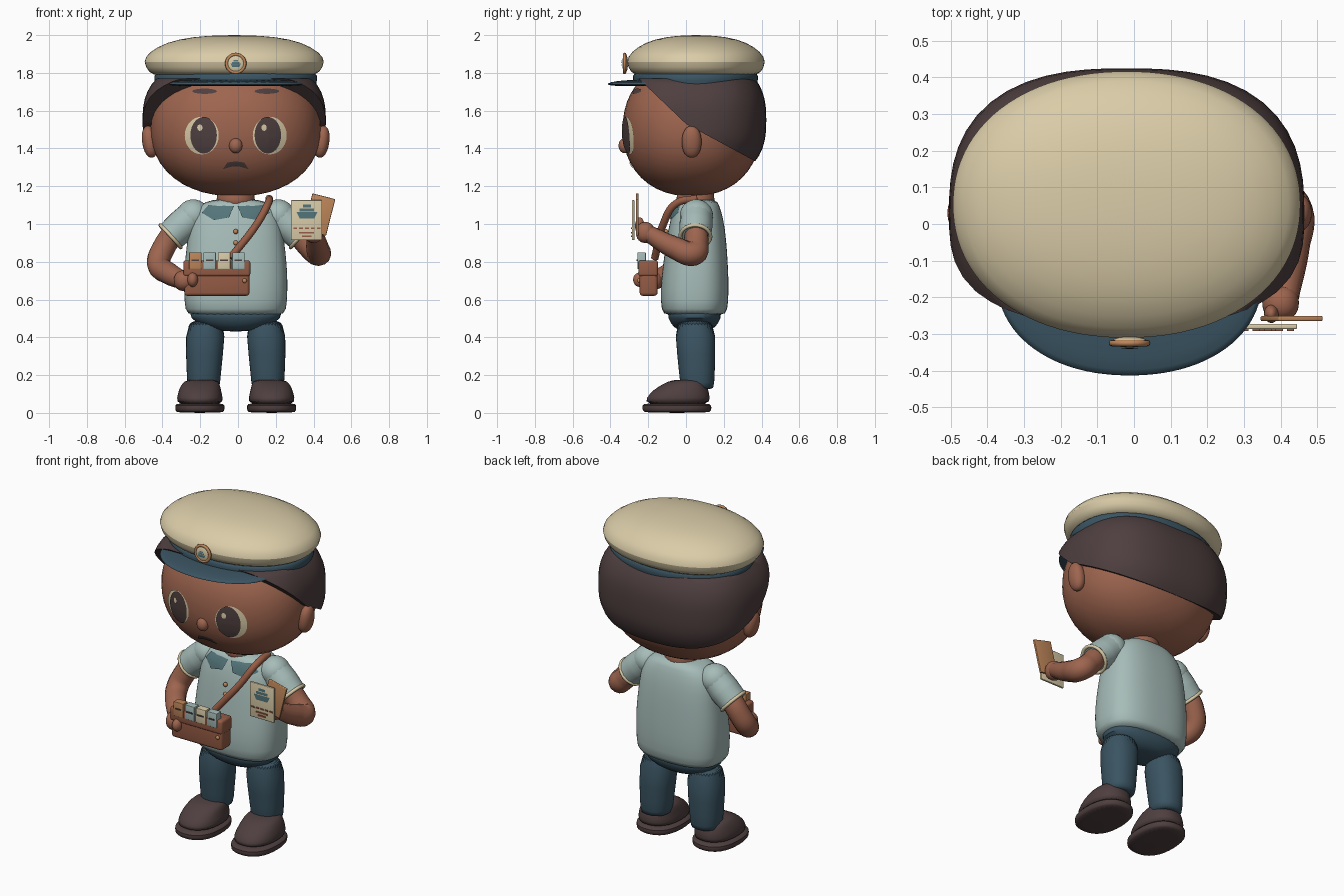
import bpy, bmesh, math
from mathutils import Vector, Matrix
from mathutils.bvhtree import BVHTree

cube = bpy.data.objects.get("Cube")
if cube:
    bpy.data.objects.remove(cube, do_unlink=True)


def material(name, code):
    rgb = [int(code[i:i + 2], 16) / 255 for i in (0, 2, 4)]
    col = [c / 12.92 if c < 0.04 else ((c + 0.055) / 1.055) ** 2.4 for c in rgb] + [1]
    m = bpy.data.materials.new(name)
    m.use_nodes = True
    m.diffuse_color = col
    m.node_tree.nodes["Principled BSDF"].inputs["Base Color"].default_value = col
    return m


CREAM = material("cream", "DACCA8")
SKIN = material("skin", "9E654F")
SHIRT = material("pale_green_cloth", "A6BCB8")
NAVY = material("navy", "3A5462")
DARK = material("dark_brown", "4F3F3F")
LEATHER = material("leather", "965C45")
TAN = material("tan", "BE8659")
TEAL = material("teal", "54757A")
C = -0.012  # middle line of the figure
made = []


def add(name, bm, mat, subsurf=0):
    bmesh.ops.recalc_face_normals(bm, faces=bm.faces)
    me = bpy.data.meshes.new(name)
    bm.to_mesh(me)
    bm.free()
    me.materials.append(mat)
    ob = bpy.data.objects.new(name, me)
    bpy.context.collection.objects.link(ob)
    if subsurf:
        ob.modifiers.new("smooth", 'SUBSURF').levels = subsurf
        ob.modifiers["smooth"].render_levels = subsurf
    made.append(ob)
    return ob


def blob_mesh(center, radii, e=2.0, rot=None, n=32):
    """Superellipsoid; e above 2 makes it boxier."""
    bm = bmesh.new()
    bmesh.ops.create_uvsphere(bm, u_segments=n, v_segments=n // 2, radius=1)
    for v in bm.verts:
        k = sum(abs(c) ** e for c in v.co) ** (1 / e)
        p = Vector(c / k * r for c, r in zip(v.co, radii))
        v.co = (rot @ p if rot else p) + Vector(center)
    return bm


def blob(name, mat, center, radii, e=2.0, rot=None, n=32):
    return add(name, blob_mesh(center, radii, e, rot, n), mat)


def loft(name, mat, sections, e=2.0, n=32, subsurf=1):
    """Skin over stacked superellipse sections (z, cx, cy, rx, ry)."""
    bm = bmesh.new()
    rings = []
    for z, cx, cy, rx, ry in sections:
        ring = []
        for i in range(n):
            a = math.tau * i / n
            c, s = math.cos(a), math.sin(a)
            k = (abs(c) ** e + abs(s) ** e) ** (1 / e)
            ring.append(bm.verts.new((cx + rx * c / k, cy + ry * s / k, z)))
        rings.append(ring)
    for a, b in zip(rings, rings[1:]):
        for i in range(n):
            bm.faces.new((a[i], a[(i + 1) % n], b[(i + 1) % n], b[i]))
    bm.faces.new(rings[0])
    bm.faces.new(rings[-1])
    return add(name, bm, mat, subsurf)


def tube(name, mat, points, radii):
    cu = bpy.data.curves.new(name, 'CURVE')
    cu.dimensions, cu.bevel_depth, cu.bevel_resolution = '3D', 1, 5
    cu.use_fill_caps, cu.resolution_u = True, 8
    sp = cu.splines.new('BEZIER')
    sp.bezier_points.add(len(points) - 1)
    for bp, p, r in zip(sp.bezier_points, points, radii):
        bp.co, bp.radius = p, r
        bp.handle_left_type = bp.handle_right_type = 'AUTO'
    tmp = bpy.data.objects.new(name + "_path", cu)
    bpy.context.collection.objects.link(tmp)
    dg = bpy.context.evaluated_depsgraph_get()
    me = bpy.data.meshes.new_from_object(tmp.evaluated_get(dg))
    bm = bmesh.new()
    bm.from_mesh(me)
    bpy.data.objects.remove(tmp)
    bpy.data.meshes.remove(me)
    return add(name, bm, mat)


def box(name, mat, center, size, bevel=0.0, tilt=0.0):
    bm = bmesh.new()
    bmesh.ops.create_cube(bm, size=1)
    bmesh.ops.scale(bm, vec=size, verts=bm.verts)
    if bevel:
        bmesh.ops.bevel(bm, geom=bm.edges[:], offset=bevel, segments=3, profile=0.5, affect='EDGES')
    bm.transform(Matrix.Translation(center) @ Matrix.Rotation(tilt, 4, 'Y'))
    return add(name, bm, mat)


def ring(name, mat, center, axis, major, minor):
    bm = bmesh.new()
    q = Vector(axis).to_track_quat('Z', 'Y').to_matrix()
    n, m = 28, 8
    vs = []
    for i in range(n):
        for j in range(m):
            a, b = math.tau * i / n, math.tau * j / m
            r = major + minor * math.cos(b)
            p = Vector((r * math.cos(a), r * math.sin(a), minor * math.sin(b)))
            vs.append(bm.verts.new(q @ p + Vector(center)))
    for i in range(n):
        for j in range(m):
            k, l = (i + 1) % n * m, (j + 1) % m
            bm.faces.new((vs[i * m + j], vs[k + j], vs[k + l], vs[i * m + l]))
    return add(name, bm, mat)


def plate(name, mat, target, cx, cz, outline, lift=0.004, rings=5):
    """Thin patch laid on the front of a target; outline is (x, z) around its middle."""
    bpy.context.view_layer.update()
    tree = BVHTree.FromObject(target, bpy.context.evaluated_depsgraph_get())
    bm = bmesh.new()

    def put(x, z):
        hit = tree.ray_cast(Vector((x, -2, z)), Vector((0, 1, 0)))[0]
        return bm.verts.new((x, (hit.y if hit else -0.1) - lift, z))
    mid = put(cx, cz)
    rows = [[put(cx + x * k / rings, cz + z * k / rings) for x, z in outline] for k in range(1, rings + 1)]
    n = len(outline)
    for i in range(n):
        j = (i + 1) % n
        bm.faces.new((mid, rows[0][i], rows[0][j]))
        for a, b in zip(rows, rows[1:]):
            bm.faces.new((a[i], b[i], b[j], a[j]))
    ob = add(name, bm, mat)
    if ob.data.polygons[0].normal.y > 0:
        ob.data.flip_normals()
    return ob


def oval(rx, rz, n=28):
    return [(rx * math.cos(math.tau * i / n), rz * math.sin(math.tau * i / n)) for i in range(n)]


def ship(name, target, x, z, s):
    plate(name + "_hull", TEAL, target, x, z, [(-.7 * s, -.4 * s), (.7 * s, -.4 * s), (s, .2 * s), (-s, .2 * s)])
    for w, h in ((0.7, 0.42), (0.4, 0.8)):
        plate(name + "_deck", TEAL, target, x, z + h * s,
              [(-w * s, -.15 * s), (w * s, -.15 * s), (w * s, .15 * s), (-w * s, .15 * s)])


# Head, ears, nose and hair
head = blob("head", SKIN, (C, 0.03, 1.505), (0.45, 0.365, 0.358), 2.2, n=48)
blob("nose", SKIN, (C, -0.325, 1.415), (0.035, 0.032, 0.04))
for s in (-1, 1):
    blob("ear", SKIN, (C + s * 0.455, 0.03, 1.435), (0.04, 0.052, 0.085), 2.2, Matrix.Rotation(s * 0.15, 3, 'Y'))
bm = blob_mesh((C - 0.008, 0.03, 1.55), (0.485, 0.395, 0.33), 2.6, n=56)
for co, no in (((0, 0, 1.53), (0, -0.21, -0.22)), ((0, 0, 1.53), (0, -0.2, -0.37)), ((0, 0, 1.77), (0, 0, 1))):
    cut = bmesh.ops.bisect_plane(bm, geom=bm.verts[:] + bm.edges[:] + bm.faces[:], plane_co=co, plane_no=no, clear_outer=True)
    bmesh.ops.edgeloop_fill(bm, edges=[g for g in cut["geom_cut"] if isinstance(g, bmesh.types.BMEdge)])
add("hair", bm, DARK)

# Painted face
for s in (-1, 1):
    plate("eye_white", CREAM, head, C + s * 0.18, 1.468, oval(0.09, 0.1), 0.006)
    plate("pupil", DARK, head, C + s * 0.17, 1.47, oval(0.07, 0.097), 0.012)
    plate("eye_glint", CREAM, head, C + s * 0.17 - 0.02, 1.51, oval(0.014, 0.017), 0.017)
    plate("eyebrow", DARK, head, C + s * 0.165, 1.703, oval(0.065, 0.014))
plate("moustache", DARK, head, C, 1.31, [(-.068, -.02), (-.025, -.006), (.025, -.006), (.068, -.02),
                                         (.045, .015), (0, .022), (-.045, .015)], 0.006)

# Cap
loft("cap_crown", CREAM, [(1.78, C - .008, .053, .42, .31), (1.80, C - .008, .053, .45, .345),
                          (1.86, C - .008, .053, .487, .374), (1.91, C - .008, .053, .452, .345),
                          (1.963, C - .008, .053, .36, .27), (1.992, C - .008, .053, .22, .16),
                          (2.0, C - .008, .053, .06, .04)], 2.15, 48)
loft("cap_band", NAVY, [(z, C, .05, r, r - 0.1) for z, r in ((1.725, .41), (1.73, .43), (1.79, .432), (1.81, .43))], 2.1, 48)
loft("cap_visor", NAVY, [(1.728, C, -.15, .33, .235), (1.738, C, -.15, .37, .272),
                         (1.75, C, -.15, .36, .26), (1.765, C, -.13, .3, .19)], 2.15, 48)
badge = blob("badge_disc", CREAM, (C, -0.322, 1.85), (0.05, 0.015, 0.05), n=24)
ring("badge_rim", TAN, (C, -0.325, 1.85), (0, 1, 0), 0.048, 0.009)
ship("badge_ship", badge, C, 1.843, 0.027)

# Shirt, neck, collar and buttons
loft("neck", SKIN, [(1.08, C, .05, .11, .105), (1.12, C, .05, .1, .1), (1.22, C, .05, .1, .1)])
shirt = loft("shirt", SHIRT, [(.515, C, .045, .245, .155), (.535, C, .045, .268, .175), (.65, C, .045, .275, .182),
                              (.78, C, .05, .272, .172), (.92, C, .055, .255, .158), (1.03, C, .058, .24, .14),
                              (1.1, C, .06, .2, .115), (1.135, C, .06, .12, .1)], 2.7, 36)
for s in (-1, 1):
    pts = [(-.085 * s, .035), (-.06 * s, -.025), (.02 * s, -.04), (.085 * s, 0), (.05 * s, .04)]
    plate("collar", TEAL, shirt, C + s * 0.095, 1.06, pts, 0.009)
for z in (0.96, 0.90):
    blob("button", TAN, (C, -0.105, z), (0.013, 0.012, 0.013), n=16)

# Sleeves with cream cuffs
for s in (-1, 1):
    top, end = Vector((C + s * 0.225, 0.055, 1.045)), Vector((C + s * 0.345, 0.05, 0.935))
    blob("shoulder", SHIRT, top, (0.088, 0.088, 0.085))
    tube("sleeve", SHIRT, [top, (top + end) / 2, end], [0.085, 0.088, 0.083])
    ring("cuff", CREAM, end, end - top, 0.08, 0.01)

# Arms and hands
tube("right_arm", SKIN, [(-.32, .05, .98), (-.39, .05, .88), (-.42, .01, .79), (-.36, -.09, .735), (-.29, -.17, .70)],
     [.062, .062, .062, .058, .048])
blob("right_hand", SKIN, (-.285, -.19, .70), (.055, .065, .055), 2.2)
blob("right_thumb", SKIN, (-.24, -.245, .705), (.028, .035, .038))
tube("left_arm", SKIN, [(.30, .05, .98), (.37, .055, .89), (.42, .04, .845), (.42, -.06, .875), (.405, -.2, .95)],
     [.062, .064, .066, .06, .045])
blob("left_hand", SKIN, (.40, -.215, .955), (.05, .05, .055), 2.2)
blob("left_thumb", SKIN, (.375, -.245, .99), (.02, .025, .045))

# Held cards
card = box("cream_card", CREAM, (.363, -.28, 1.02), (.165, .014, .212), 0.004)
box("tan_card", TAN, (.43, -.258, 1.05), (.125, .014, .2), 0.004, 0.25)
ship("card_ship", card, .365, 1.052, 0.055)
for i in range(5):
    box("card_dash", LEATHER, (.303 + i * 0.031, -.289, .978), (.02, .006, .008))
for w, z in ((0.08, .953), (0.05, .935)):
    box("card_line", LEATHER, (.363, -.289, z), (w, .006, .009))

# Bag, strap and ticket bundles
box("bag", LEATHER, (-.112, -.198, .705), (.345, .095, .17), 0.016)
box("bag_flap", LEATHER, (-.112, -.2, .765), (.355, .104, .085), 0.014)
blob("bag_stud", TAN, (.035, -.248, .70), (.012, .01, .012), n=16)
for i, mat in enumerate((TAN, SHIRT, CREAM, SHIRT)):
    x = -.226 + i * 0.076
    box("ticket", mat, (x, -.235, .805), (.066, .045, .088), 0.003)
    box("ticket_mark", DARK, (x, -.259, .808), (.04, .006, .008))
tube("strap", LEATHER, [(.165, .06, 1.135), (.16, -.05, 1.11), (.10, -.12, 1.0), (-.04, -.165, .82)], [.02] * 4)

# Trousers and shoes
loft("hips", NAVY, [(.43, C, .045, .08, .07), (.455, C, .045, .17, .115), (.5, C, .045, .245, .14), (.56, C, .045, .255, .15)], 2.4)
for s in (-1, 1):
    loft("leg", NAVY, [(.125, C + s * .17, .06, .08, .082), (.135, C + s * .17, .06, .086, .09),
                       (.3, C + s * .167, .055, .097, .1), (.52, C + s * .155, .045, .112, .115)], 2.3)
    x = C + s * 0.19
    loft("sole", DARK, [(0, x, -.048, .122, .172), (.01, x, -.048, .13, .182),
                        (.042, x, -.048, .132, .184), (.052, x, -.048, .122, .172)], 2.4)
    loft("shoe", DARK, [(.04, x, -.046, .122, .174), (.08, x, -.042, .122, .168), (.12, x, -.028, .112, .148),
                        (.155, x - s * .005, -.008, .1, .112), (.178, x - s * .01, .01, .08, .078)], 2.3)

# Smooth shading with crisp edges
bpy.ops.object.select_all(action='DESELECT')
for ob in made:
    ob.select_set(True)
bpy.context.view_layer.objects.active = made[0]
bpy.ops.object.shade_smooth_by_angle(angle=math.radians(48))
